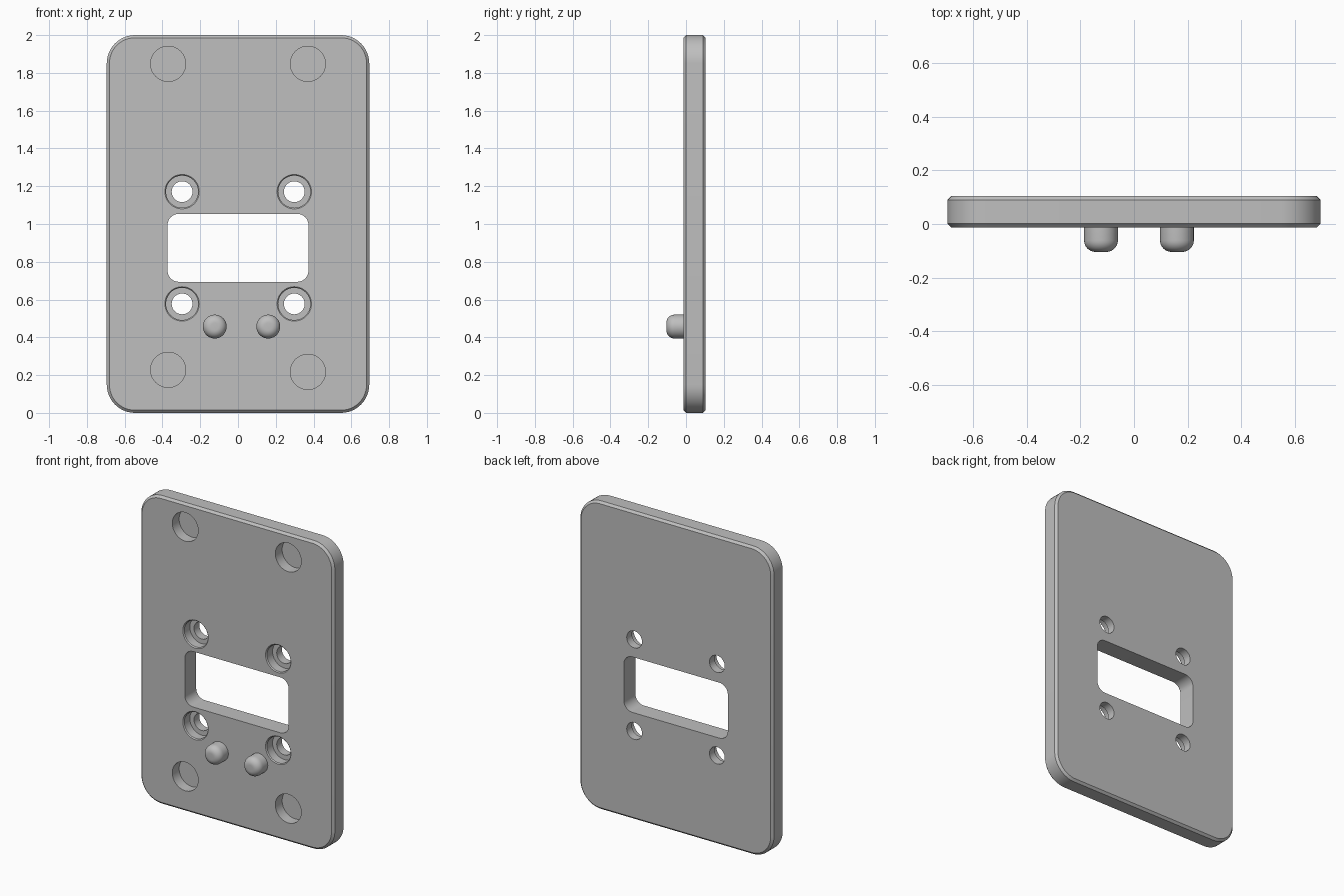
import bpy, bmesh, math

if "Cube" in bpy.data.objects:
    bpy.data.objects.remove(bpy.data.objects["Cube"])

FRONT, BACK = -0.013, 0.104      # plate faces along y
CHAMFER = 0.014

grey = bpy.data.materials.new("light_grey")
grey.diffuse_color = (0.52, 0.52, 0.52, 1)
grey.use_nodes = True
grey.node_tree.nodes["Principled BSDF"].inputs["Base Color"].default_value = grey.diffuse_color


def circle(cx, cz, r, y, n=48):
    return [(cx + r * math.cos(2 * math.pi * i / n), y,
             cz + r * math.sin(2 * math.pi * i / n)) for i in range(n)]


def rounded_rect(cx, cz, hw, hh, r, y, n=12):
    pts = []
    for k, (sx, sz) in enumerate([(1, 1), (-1, 1), (-1, -1), (1, -1)]):
        for i in range(n + 1):
            a = math.pi / 2 * (k + i / n)
            pts.append((cx + sx * (hw - r) + r * math.cos(a), y,
                        cz + sz * (hh - r) + r * math.sin(a)))
    return pts


def add_loft(bm, rings):
    """Closed solid through matching rings, capped at both ends."""
    loops = [[bm.verts.new(p) for p in ring] for ring in rings]
    n = len(loops[0])
    for a, b in zip(loops, loops[1:]):
        for i in range(n):
            j = (i + 1) % n
            bm.faces.new((a[i], a[j], b[j], b[i]))
    bm.faces.new(loops[0][::-1])
    bm.faces.new(loops[-1])


def make_object(name, solids):
    bm = bmesh.new()
    for rings in solids:
        add_loft(bm, rings)
    bmesh.ops.recalc_face_normals(bm, faces=bm.faces)
    me = bpy.data.meshes.new(name)
    bm.to_mesh(me)
    bm.free()
    me.materials.append(grey)
    ob = bpy.data.objects.new(name, me)
    bpy.context.collection.objects.link(ob)
    return ob


def smooth(ob):
    bpy.ops.object.select_all(action='DESELECT')
    ob.select_set(True)
    bpy.context.view_layer.objects.active = ob
    bpy.ops.object.shade_smooth_by_angle(angle=math.radians(30))


# Plate with chamfered front and back rims
plate = make_object("mounting_plate", [[
    rounded_rect(0, 1, 0.695 - d, 1 - d, 0.15 - d, y)
    for d, y in [(CHAMFER, FRONT), (0, FRONT + CHAMFER),
                 (0, BACK - CHAMFER), (CHAMFER, BACK)]]])

# Cutters: window, counterbored screw holes, blind round pockets
cuts = [[rounded_rect(0, 0.874, 0.373, 0.18, 0.06, y) for y in (-0.1, 0.2)]]
for x in (-0.296, 0.298):
    for z in (0.577, 1.171):
        cuts.append([circle(x, z, r, y) for r, y in [
            (0.091, -0.1), (0.091, FRONT), (0.085, FRONT + 0.006),
            (0.085, 0.05), (0.055, 0.05), (0.055, 0.2)]])
for x, z in [(-0.37, 1.848), (0.37, 1.848), (-0.37, 0.228), (0.37, 0.217)]:
    cuts.append([circle(x, z, 0.093, y) for y in (-0.1, FRONT + 0.07)])
cutter = make_object("hole_cutter", cuts)
cutter.hide_render = True

mod = plate.modifiers.new("holes", 'BOOLEAN')
mod.operation = 'DIFFERENCE'
mod.solver = 'EXACT'
mod.object = cutter
bpy.context.view_layer.objects.active = plate
bpy.ops.object.modifier_apply(modifier=mod.name)
bpy.data.objects.remove(cutter)
smooth(plate)

# Two round-ended pegs on the front
R, F, TIP = 0.063, 0.043, -0.104
for name, x in [("left_peg", -0.123), ("right_peg", 0.16)]:
    rings = [circle(x, 0.457, R, FRONT + 0.01)]
    for i in range(9):
        a = math.pi / 2 * i / 8
        rings.append(circle(x, 0.457, R - F + F * math.cos(a),
                            TIP + F - F * math.sin(a)))
    smooth(make_object(name, [rings]))
